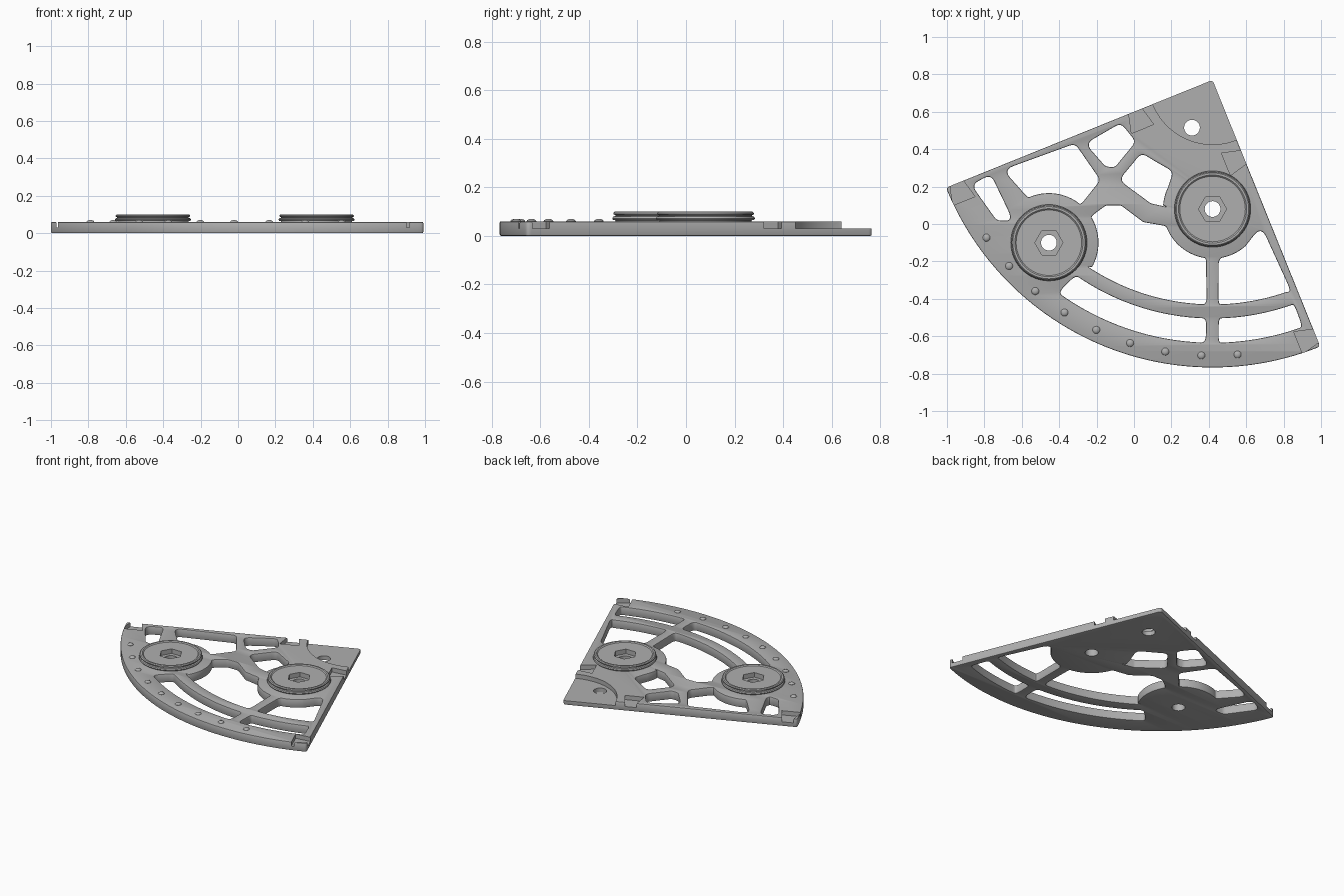
import bpy, bmesh, math
from mathutils import Vector

old = bpy.data.objects.get("Cube")
if old:
    bpy.data.objects.remove(old, do_unlink=True)

scene = bpy.context.scene
APEX = Vector((.42, .77))
START, END = math.radians(202), math.radians(292)
LEFT_HUB, RIGHT_HUB = Vector((-.455, -.1)), Vector((.42, .08))
THICK, BOSS = .06, .265

grey = bpy.data.materials.new("plain grey")
grey.use_nodes = True
grey.diffuse_color = (.43, .43, .43, 1)
grey.node_tree.nodes["Principled BSDF"].inputs["Base Color"].default_value = (.43, .43, .43, 1)


def arc(center, radius, a, b, n=16):
    """Points on an arc, angles in degrees."""
    angles = [math.radians(a + (b - a) * i / n) for i in range(n + 1)]
    return [(center[0] + radius * math.cos(t), center[1] + radius * math.sin(t)) for t in angles]


def rounded(points, radius):
    """Round the sharp corners of a closed outline."""
    pts = [Vector(p) for p in points]
    out = []
    for i, p in enumerate(pts):
        a, b = pts[i - 1] - p, pts[(i + 1) % len(pts)] - p
        turn = math.pi - a.angle(b)
        if turn < .3:
            out.append(p)
            continue
        d = radius * math.tan(turn / 2)
        da, db = min(d, a.length * .48), min(d, b.length * .48)
        start, end = p + a.normalized() * da, p + b.normalized() * db
        for k in range(7):
            t = k / 6
            out.append(start * (1 - t) ** 2 + p * 2 * t * (1 - t) + end * t * t)
    return out


def add_object(name, mesh):
    obj = bpy.data.objects.new(name, mesh)
    scene.collection.objects.link(obj)
    return obj


def mesh_from(name, bm):
    bmesh.ops.recalc_face_normals(bm, faces=bm.faces)
    mesh = bpy.data.meshes.new(name)
    bm.to_mesh(mesh)
    bm.free()
    return add_object(name, mesh)


def prism(name, points, low, high):
    bm = bmesh.new()
    face = bm.faces.new([bm.verts.new((p[0], p[1], low)) for p in points])
    side = bmesh.ops.extrude_face_region(bm, geom=[face])["geom"]
    verts = [g for g in side if isinstance(g, bmesh.types.BMVert)]
    bmesh.ops.translate(bm, verts=verts, vec=(0, 0, high - low))
    return mesh_from(name, bm)


def lathe(name, center, profile, steps=64):
    bm = bmesh.new()
    verts = [bm.verts.new((r, 0, z)) for r, z in profile]
    edges = [bm.edges.new(pair) for pair in zip(verts, verts[1:])]
    bmesh.ops.spin(bm, geom=verts + edges, cent=(0, 0, 0), axis=(0, 0, 1),
                   angle=math.tau, steps=steps)
    bmesh.ops.remove_doubles(bm, verts=bm.verts, dist=.0001)
    bmesh.ops.translate(bm, verts=bm.verts, vec=(center[0], center[1], 0))
    return mesh_from(name, bm)


def evaluated_mesh(obj):
    bpy.context.view_layer.update()
    deps = bpy.context.evaluated_depsgraph_get()
    return bpy.data.meshes.new_from_object(obj.evaluated_get(deps))


def cut(obj, cutters):
    for cutter in cutters:
        mod = obj.modifiers.new("cut", "BOOLEAN")
        mod.operation, mod.solver, mod.object = "DIFFERENCE", "EXACT", cutter
    mesh = evaluated_mesh(obj)
    obj.modifiers.clear()
    obj.data = mesh
    for cutter in cutters:
        bpy.data.objects.remove(cutter, do_unlink=True)


def finish(obj):
    obj.data.materials.clear()
    obj.data.materials.append(grey)
    bpy.ops.object.select_all(action="DESELECT")
    obj.select_set(True)
    bpy.context.view_layer.objects.active = obj
    bpy.ops.object.shade_smooth_by_angle(angle=math.radians(30))


# Openings between the ribs
pockets = [
    [(-.87, .21), (-.765, .265), (-.645, .015), (-.735, .02)],
    [(-.7, .29), (-.315, .43), (-.18, .235)] + arc(LEFT_HUB, BOSS, 50, 115),
    [(-.26, .43), (-.07, .54), (.01, .44), (-.105, .3), (-.155, .31)],
    [(.04, .38), (.105, .34), (.21, .28)] + arc(RIGHT_HUB, BOSS, 155, 176)
    + [(.18, .09), (.09, .11), (-.08, .235)],
    [(-.15, .1), (-.07, .1), (.05, .01)] + arc(RIGHT_HUB, BOSS, 200, 262)
    + [(.385, -.2)] + arc(APEX, 1.2, 268.5, 236) + arc(LEFT_HUB, BOSS, -30, 32),
    [(.453, -.2)] + arc(RIGHT_HUB, BOSS, 280, 312) + [(.68, -.01), (.84, -.36)]
    + arc(APEX, 1.2, 289, 271.5),
    arc(APEX, 1.275, 235, 268.5) + arc(APEX, 1.405, 268.5, 234),
    arc(APEX, 1.275, 271.5, 290) + arc(APEX, 1.405, 290, 271.3),
]
outline = [APEX] + arc(APEX, 1.537, 202, 292, 64)

# Quarter-disc plate with softened rims
curve = bpy.data.curves.new("plate_outline", "CURVE")
curve.dimensions, curve.fill_mode = "2D", "BOTH"
rim = .006
curve.extrude, curve.bevel_depth, curve.bevel_resolution = THICK / 2 - rim, rim, 1
curve.offset = -rim
for points in [rounded(outline, .02)] + [rounded(p, .04) for p in pockets]:
    spline = curve.splines.new("POLY")
    spline.points.add(len(points) - 1)
    for target, p in zip(spline.points, points):
        target.co = (p[0], p[1], 0, 1)
    spline.use_cyclic_u = True
source = add_object("plate_outline", curve)
mesh = evaluated_mesh(source)
bpy.data.objects.remove(source, do_unlink=True)
bm = bmesh.new()
bm.from_mesh(mesh)
bmesh.ops.remove_doubles(bm, verts=bm.verts, dist=.00005)
bmesh.ops.translate(bm, verts=bm.verts, vec=(0, 0, THICK / 2))
plate = mesh_from("plate", bm)

# Lowered apex, through holes and dovetail notches
cutters = [prism("apex_recess", arc(APEX, .345, 0, 354, 59), .03, .2),
           prism("apex_hole", arc((.31, .515), .042, 0, 350, 35), -.1, .2)]
for hub in (LEFT_HUB, RIGHT_HUB):
    cutters.append(prism("hub_hole", arc(hub, .042, 0, 350, 35), -.1, .2))
left_dir = Vector((math.cos(START), math.sin(START)))
right_dir = Vector((math.cos(END), math.sin(END)))
for along, inward in ((left_dir, right_dir), (right_dir, left_dir)):
    for place in (.445, 1.475):
        shape = [(-.033, -.02), (.033, -.02), (.064, .102), (-.064, .102)]
        points = [APEX + along * (place + s) + inward * t for s, t in shape]
        cutters.append(prism("notch", points, .03, .2))
cut(plate, cutters)
finish(plate)

# Round hubs with hexagonal sockets
profile = [(.042, .05), (.19, .05), (.19, .064), (.2, .066), (.204, .072), (.2, .079),
           (.191, .082), (.191, .085), (.199, .089), (.199, .095), (.193, .1),
           (.182, .1), (.175, .094), (.042, .094), (.042, .05)]
for side, hub in (("right", LEFT_HUB), ("left", RIGHT_HUB)):
    cap = lathe(side + "_hub", hub, profile)
    cut(cap, [prism("hex_socket", arc(hub, .075, 0, 300, 5), .062, .2)])
    finish(cap)

# Row of small studs along the curved rim
for i, (x, y) in enumerate(arc(APEX, 1.474, 214.9, 275.2, 8)):
    stud = lathe(f"stud_{i + 1}", (x, y), [(.02, .055), (.02, .061), (.016, .066),
                                          (.009, .069), (0, .07)], 20)
    finish(stud)
